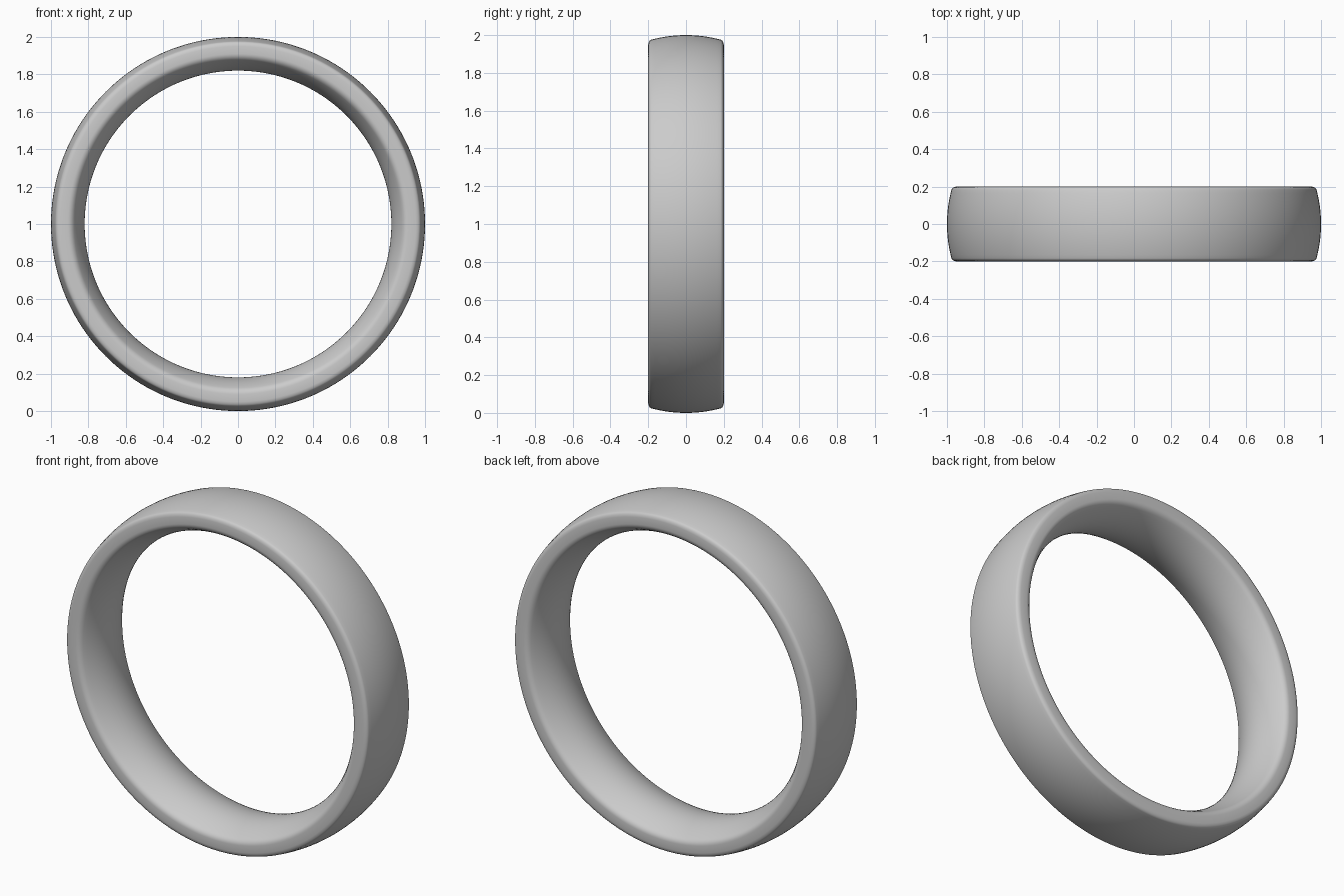
import bpy, bmesh, math
from mathutils import Matrix, Vector

if "Cube" in bpy.data.objects:
    bpy.data.objects.remove(bpy.data.objects["Cube"])

SEGMENTS = 160


def bezier(a, b, c, n=6):
    """Rounded corner from a to c pulled towards b, as (y, radius) points."""
    return [tuple((1 - t) ** 2 * p + 2 * t * (1 - t) * q + t * t * r
                  for p, q, r in zip(a, b, c))
            for t in (i / n for i in range(n + 1))]


def dome(y_end, r_mid, r_end, n=10):
    """Shallow curve from the mid-plane out to the edge."""
    return [(y_end * i / n, r_mid + (r_end - r_mid) * (i / n) ** 2) for i in range(n)]


# Half cross-section: crowned outside, rounded rims, comfort-fit inside
outer = dome(0.183, 1.0, 0.976)
outer_rim = bezier((0.183, 0.976), (0.197, 0.972), (0.2, 0.95))
inner_rim = bezier((0.2, 0.91), (0.199, 0.889), (0.18, 0.876))
inner = dome(0.18, 0.82, 0.876)[::-1]
half = outer + outer_rim + inner_rim + inner

# Mirror the half section into a closed loop
profile = half + [(-y, r) for y, r in reversed(half[1:-1])]

# Sweep the section around the y axis
bm = bmesh.new()
centre = Vector((0, 0, 1))
rings = []
for s in range(SEGMENTS):
    turn = Matrix.Rotation(2 * math.pi * s / SEGMENTS, 3, 'Y')
    rings.append([bm.verts.new(centre + turn @ Vector((0, y, r))) for y, r in profile])
n = len(profile)
for s in range(SEGMENTS):
    a, b = rings[s], rings[(s + 1) % SEGMENTS]
    for i in range(n):
        j = (i + 1) % n
        bm.faces.new((a[i], a[j], b[j], b[i]))
bmesh.ops.recalc_face_normals(bm, faces=bm.faces)
for f in bm.faces:
    f.smooth = True

mesh = bpy.data.meshes.new("ring_band")
bm.to_mesh(mesh)
bm.free()
bpy.context.collection.objects.link(bpy.data.objects.new("ring_band", mesh))
